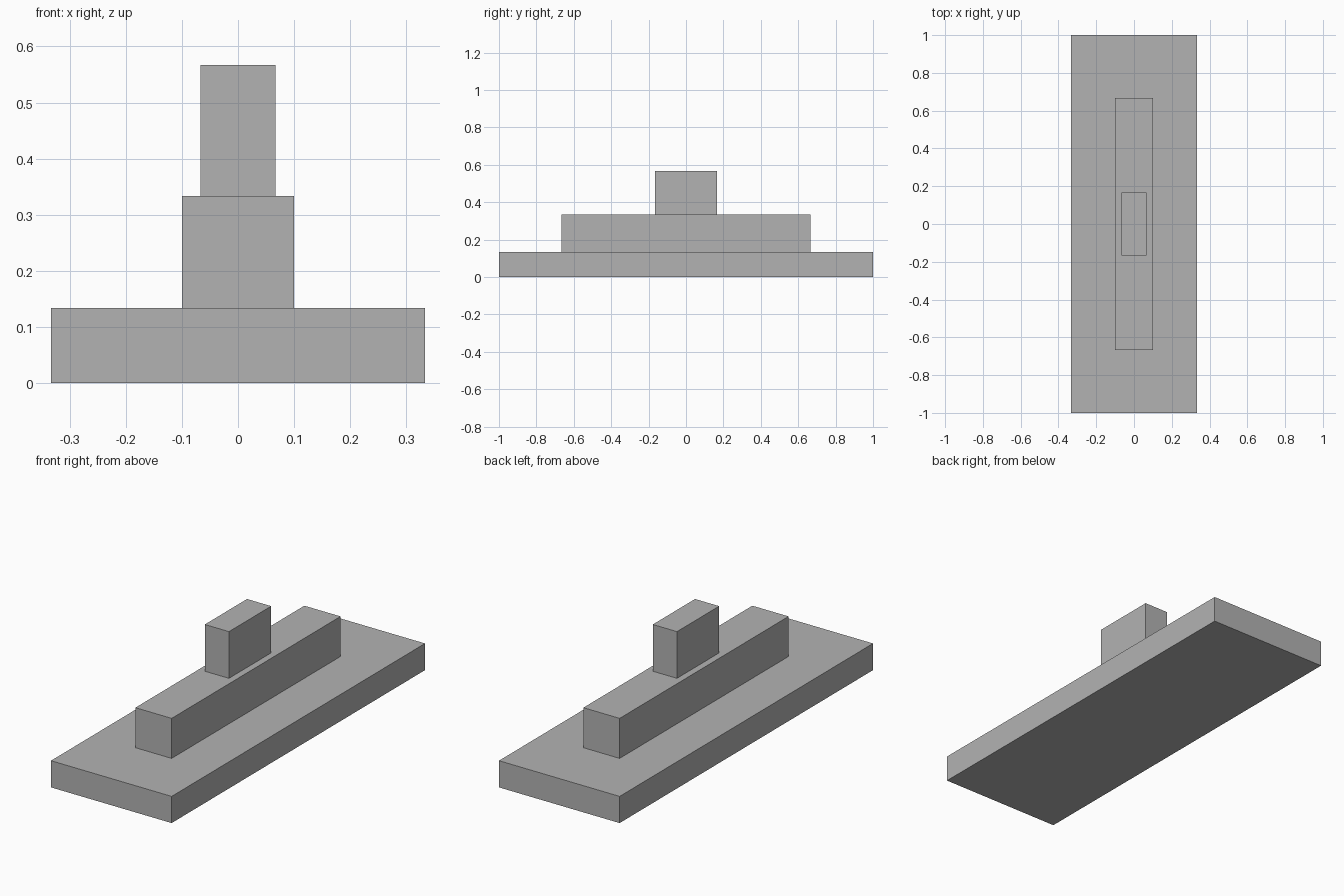
import bpy

cube = bpy.data.objects.get("Cube")
if cube:
    bpy.data.objects.remove(cube, do_unlink=True)

# One plain grey for every part
grey = bpy.data.materials.new("plain_grey")
grey.use_nodes = True
colour = (0.45, 0.45, 0.45, 1)
grey.diffuse_color = colour
grey.node_tree.nodes["Principled BSDF"].inputs["Base Color"].default_value = colour


def add_block(name, width, depth, bottom, top):
    """Centred box standing between two heights."""
    bpy.ops.mesh.primitive_cube_add(size=1, location=(0, 0, (bottom + top) / 2))
    block = bpy.context.object
    block.name = name
    block.scale = (width, depth, top - bottom)
    bpy.ops.object.transform_apply(location=False, rotation=False, scale=True)
    block.data.materials.append(grey)
    return block


# Stepped stack: wide slab, long bar, short upright block
base_top, bar_top, block_top = 0.1333, 0.3333, 0.5667
add_block("base_slab", 0.6667, 2.0, 0, base_top)
add_block("long_bar", 0.2, 1.3333, base_top, bar_top)
add_block("top_block", 0.1333, 0.3333, bar_top, block_top)
